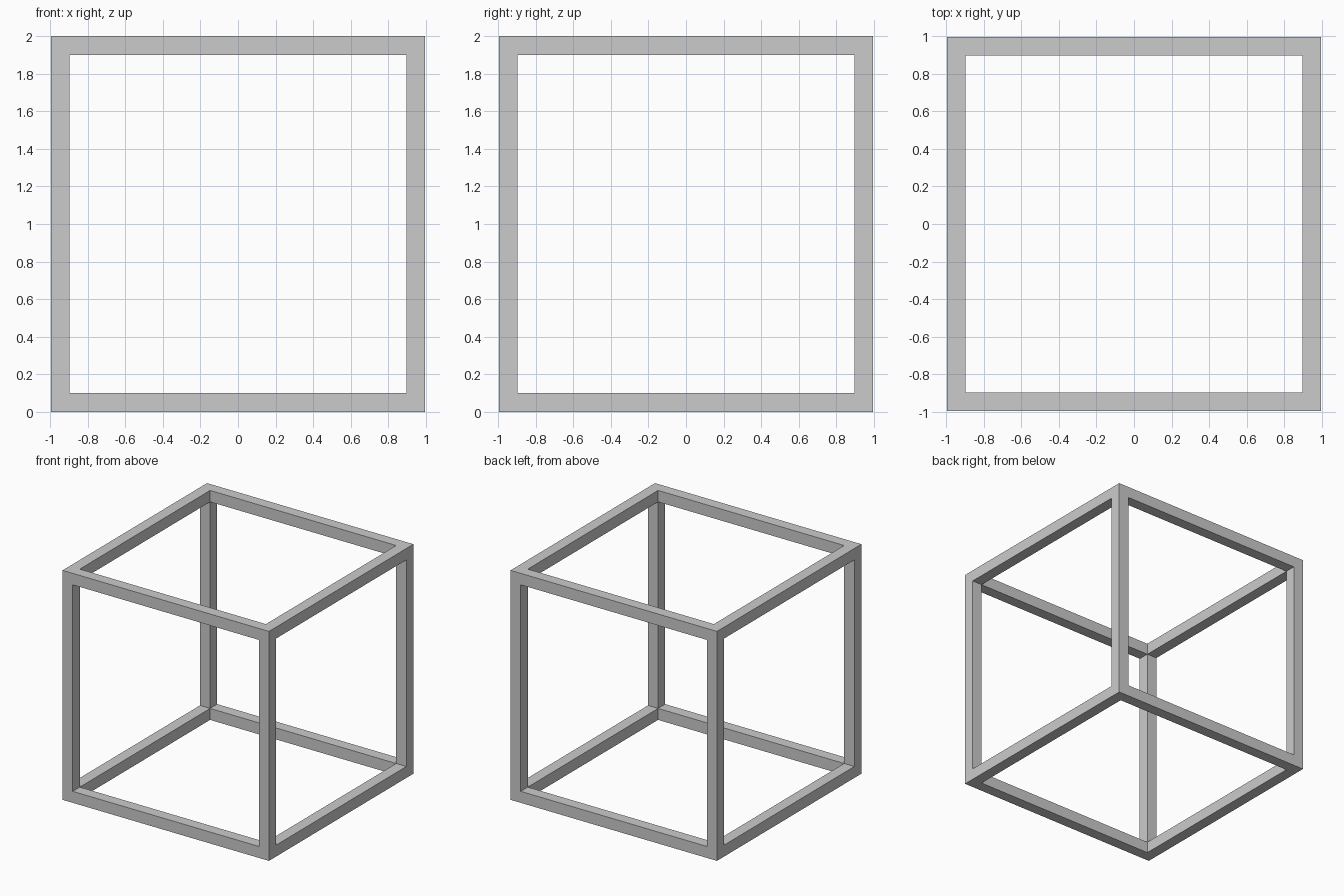
import bpy
import bmesh
from itertools import product

if "Cube" in bpy.data.objects:
    bpy.data.objects.remove(bpy.data.objects["Cube"])

# Cut positions along each axis: outer edge, inner edge, inner edge, outer edge
XY = [-0.995, -0.897, 0.897, 0.995]
Z = [0.0, 0.1, 1.9, 2.0]
CUTS = (XY, XY, Z)


def solid(cell):
    """A cell belongs to the frame when at most one axis is in the open middle."""
    return all(0 <= c <= 2 for c in cell) and sum(c == 1 for c in cell) <= 1


bm = bmesh.new()
verts = {i: bm.verts.new([CUTS[a][i[a]] for a in range(3)])
         for i in product(range(4), repeat=3)}

# Skin of the frame: one quad wherever a bar cell meets open space
for cell in filter(solid, product(range(3), repeat=3)):
    for axis, side in product(range(3), (0, 1)):
        neighbour = list(cell)
        neighbour[axis] += 1 if side else -1
        if solid(neighbour):
            continue
        u, v = (axis + 1) % 3, (axis + 2) % 3
        loop = []
        for du, dv in ((0, 0), (1, 0), (1, 1), (0, 1)):
            corner = list(cell)
            corner[axis] += side
            corner[u] += du
            corner[v] += dv
            loop.append(verts[tuple(corner)])
        bm.faces.new(loop if side else loop[::-1])

mesh = bpy.data.meshes.new("cube_frame")
bm.to_mesh(mesh)
bm.free()

# Open cube frame of twelve square bars
frame = bpy.data.objects.new("cube_frame", mesh)
bpy.context.collection.objects.link(frame)
